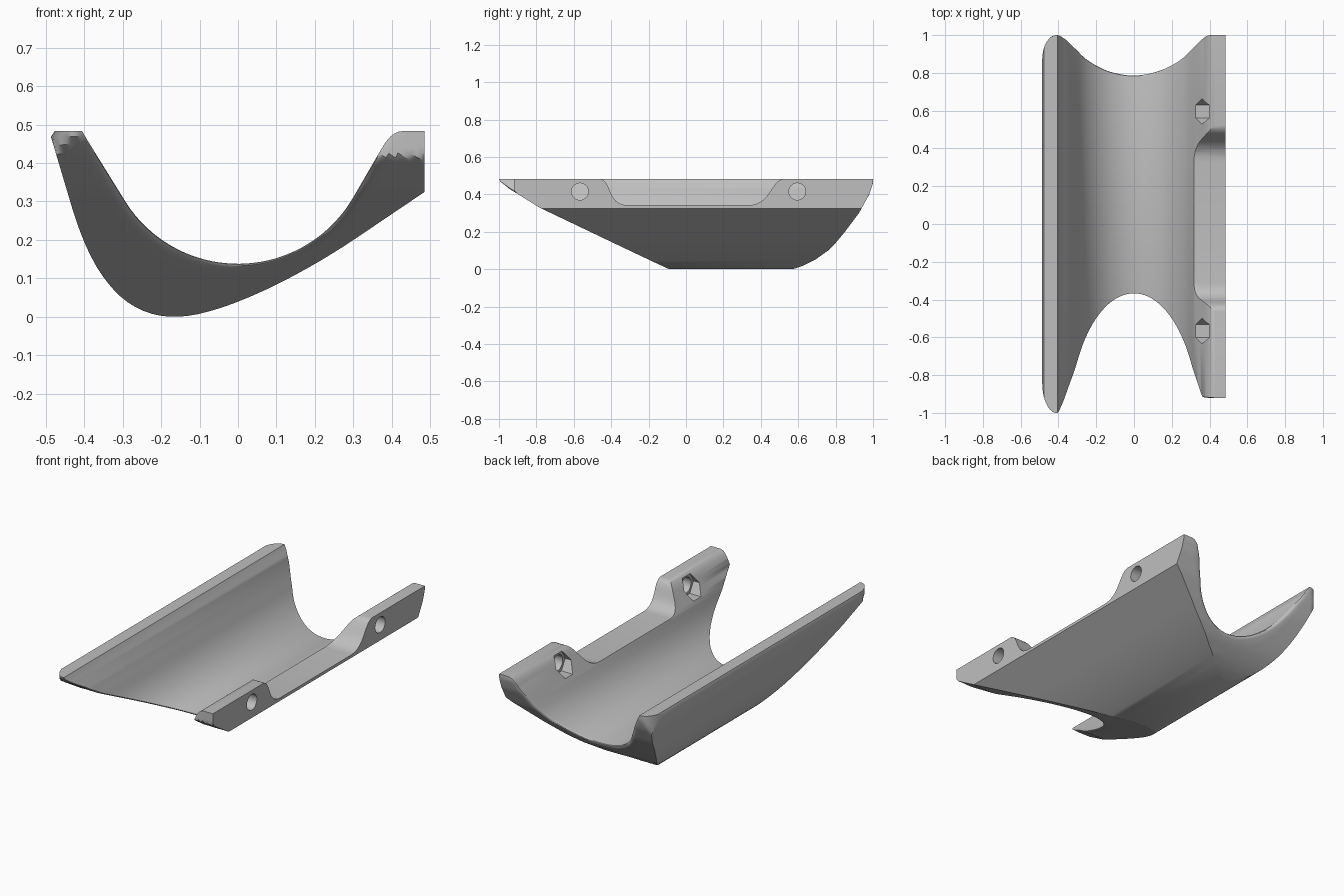
import bpy, bmesh, math
from mathutils import Vector
from mathutils.geometry import interpolate_bezier

cube = bpy.data.objects.get("Cube")
if cube:
    bpy.data.objects.remove(cube, do_unlink=True)

TOP = 0.483
ROUND = 0.022

grey = bpy.data.materials.new("plain grey")
grey.use_nodes = True
colour = (0.52, 0.52, 0.52, 1)
grey.diffuse_color = colour
grey.node_tree.nodes["Principled BSDF"].inputs["Base Color"].default_value = colour


def bez(a, ha, hb, b, n=14):
    return [p.to_2d() for p in interpolate_bezier(*(Vector((*q, 0)) for q in (a, ha, hb, b)), n)]


def resample(points, n):
    """n + 1 points evenly spaced along a polyline."""
    pts = [Vector(p) for p in points]
    lens = [(b - a).length for a, b in zip(pts, pts[1:])]
    step, out, i, base = sum(lens) / n, [pts[0]], 0, 0
    for k in range(1, n):
        while base + lens[i] < k * step:
            base += lens[i]
            i += 1
        out.append(pts[i].lerp(pts[i + 1], (k * step - base) / lens[i]))
    return out + [pts[-1]]


def chain(*pieces):
    out = []
    for pts, n in pieces:
        out += resample(pts, n)[1 if out else 0:]
    return out


def lookup(table, z):
    for (z0, y0), (z1, y1) in zip(table, table[1:]):
        if z <= z1:
            return y0 + (y1 - y0) * (z - z0) / (z1 - z0)
    return table[-1][1]


def make_object(name, bm):
    bmesh.ops.recalc_face_normals(bm, faces=bm.faces)
    mesh = bpy.data.meshes.new(name)
    bm.to_mesh(mesh)
    bm.free()
    mesh.materials.append(grey)
    ob = bpy.data.objects.new(name, mesh)
    bpy.context.collection.objects.link(ob)
    return ob


def prism_x(name, outline, x0, x1):
    """Extrude a (y, z) outline along x."""
    bm = bmesh.new()
    face = bm.faces.new([bm.verts.new((x0, y, z)) for y, z in outline])
    ext = bmesh.ops.extrude_face_region(bm, geom=[face])["geom"]
    verts = [v for v in ext if isinstance(v, bmesh.types.BMVert)]
    bmesh.ops.translate(bm, verts=verts, vec=(x1 - x0, 0, 0))
    return make_object(name, bm)


# Cross-section: outer and inner curves with matching stations
outer = chain(
    ([(-0.476, TOP), (-0.486, 0.468)], 1),
    ([(-0.486, 0.468)] + bez((-0.43, 0.28), (-0.37, 0.08), (-0.28, 0), (-0.165, 0))
     + bez((-0.165, 0), (-0.05, 0), (0.15, 0.1), (0.3, 0.2))[1:] + [(0.485, 0.325)], 56),
    ([(0.485, 0.325), (0.485, TOP)], 8))
arc = [(0.346 * math.sin(math.radians(a)), 0.484 - 0.346 * math.cos(math.radians(a)))
       for a in range(-60, 61, 4)]
inner = chain(
    ([(-0.405, TOP), (-0.398, 0.47)], 1),
    ([(-0.398, 0.47)] + arc + [(0.36, 0.415)], 56),
    ([(0.36, 0.415)] + bez((0.37, 0.432), (0.39, 0.467), (0.405, TOP), (0.43, TOP)), 8))

# Where the trough ends at each height
FRONT = [(0, -0.09), (0.03, -0.155), (0.115, -0.335), (0.33, -0.785),
         (0.43, -0.945), (0.47, -0.995), (TOP, -1)]
BACK = [(0, 0.57), (0.02, 0.63), (0.05, 0.69), (0.1, 0.76), (0.14, 0.8), (0.2, 0.85),
        (0.3, 0.925), (0.4, 0.98), (0.46, 1), (TOP, 1)]


def corner(x):
    """Rounded plan corner on the thin lip: 1 inside, 0 at the outer edge."""
    t = min(1, max(0, (-0.41 - x) / 0.076))
    return math.sqrt(1 - t * t)


def end_y(p, d, front):
    r = ROUND * min(1, max(0, (TOP - p.y) / 0.15))
    soft = r * (1 - math.sqrt(1 - (1 - min(1, d / ROUND)) ** 2))
    if front:
        y = max(lookup(FRONT, p.y), -0.84 - 0.16 * corner(p.x))
        return (max(y, -0.92) if p.x > 0.1 else y) + soft
    return min(lookup(BACK, p.y), 0.87 + 0.13 * corner(p.x)) - soft


# Trough body
bm = bmesh.new()
grids = {}
for front in (True, False):
    rows = []
    for o, i in zip(outer, inner):
        thick = (o - i).length
        dists = [ROUND * k for k in (0, 0.08, 0.25, 0.55)]
        dists += [ROUND + (thick - ROUND) * math.sin(k * math.pi / 16) for k in range(9)]
        row = []
        for d in dists:
            p = i.lerp(o, d / thick)
            row.append(bm.verts.new((p.x, end_y(p, d, front), p.y)))
        rows.append(row)
    grids[front] = rows
    for a, b in zip(rows, rows[1:]):
        for k in range(len(a) - 1):
            bm.faces.new((a[k], a[k + 1], b[k + 1], b[k]))
f, g = grids[True], grids[False]
for side in (0, -1):
    for k in range(len(f) - 1):
        bm.faces.new((f[k][side], f[k + 1][side], g[k + 1][side], g[k][side]))
    for k in range(len(f[0]) - 1):
        bm.faces.new((f[side][k], f[side][k + 1], g[side][k + 1], g[side][k]))
body = make_object("trough_body", bm)

# Cutters: shallow notch in the flange, bolt holes and hexagonal nut pockets
notch = (bez((-0.47, TOP + 0.001), (-0.39, TOP), (-0.43, 0.342), (-0.31, 0.342))
         + bez((0.33, 0.342), (0.46, 0.342), (0.45, TOP), (0.53, TOP + 0.001))
         + [(0.53, 0.6), (-0.47, 0.6)])
cutters = [prism_x("notch_cutter", notch, 0.2, 0.6)]


def ring(y, radius, sides):
    return [(y + radius * math.cos(k * math.tau / sides),
             0.415 + radius * math.sin(k * math.tau / sides)) for k in range(sides)]


for y in (-0.567, 0.595):
    cutters.append(prism_x("nut_pocket_cutter", ring(y, 0.068, 6), 0.2, 0.397))
    cutters.append(prism_x("bolt_hole_cutter", ring(y, 0.045, 32), 0.25, 0.6))

bpy.ops.object.select_all(action='DESELECT')
body.select_set(True)
bpy.context.view_layer.objects.active = body
for cutter in cutters:
    cutter.hide_render = True
    mod = body.modifiers.new("cut", 'BOOLEAN')
    mod.operation = 'DIFFERENCE'
    mod.solver = 'EXACT'
    mod.object = cutter
    bpy.ops.object.modifier_apply(modifier=mod.name)
    bpy.data.objects.remove(cutter, do_unlink=True)

bpy.ops.object.shade_smooth_by_angle(angle=math.radians(32))
